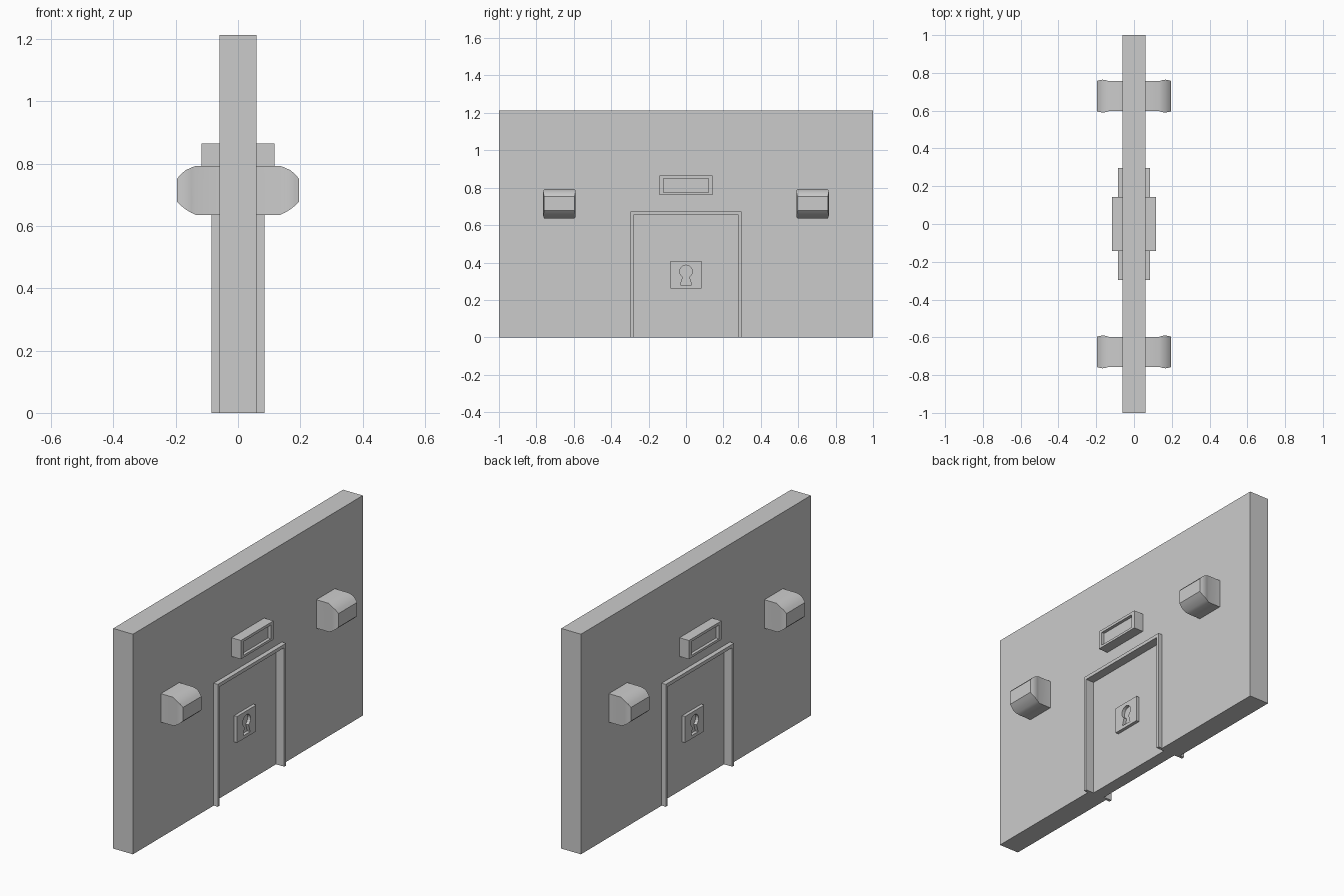
import bpy, bmesh, math
from mathutils import Matrix

if "Cube" in bpy.data.objects:
    bpy.data.objects.remove(bpy.data.objects["Cube"])

# local (x, y, z) -> world (y, z, x): profiles are drawn in the wall plane
TO_WALL = Matrix(((0, 0, 1, 0), (1, 0, 0, 0), (0, 1, 0, 0), (0, 0, 0, 1)))


def slab(name, loops, half):
    """Extrude closed (y, z) outlines through x = -half..half; inner loops are holes."""
    cu = bpy.data.curves.new(name + "_outline", 'CURVE')
    cu.dimensions, cu.fill_mode, cu.extrude = '2D', 'BOTH', half
    for pts in loops:
        sp = cu.splines.new('POLY')
        sp.points.add(len(pts) - 1)
        for p, (a, b) in zip(sp.points, pts):
            p.co = (a, b, 0, 1)
        sp.use_cyclic_u = True
    tmp = bpy.data.objects.new(name + "_tmp", cu)
    me = bpy.data.meshes.new_from_object(tmp)
    bpy.data.objects.remove(tmp)
    me.transform(TO_WALL)
    bm = bmesh.new()
    bm.from_mesh(me)
    bmesh.ops.remove_doubles(bm, verts=bm.verts, dist=1e-5)
    bmesh.ops.recalc_face_normals(bm, faces=bm.faces)
    for f in bm.faces:
        f.smooth = False
    bm.to_mesh(me)
    bm.free()
    me.name = name
    ob = bpy.data.objects.new(name, me)
    bpy.context.collection.objects.link(ob)
    return ob


def rect(w, z0, z1):
    return [(-w, z0), (w, z0), (w, z1), (-w, z1)]


def arch(w, h, wi, hi):
    return [(-w, 0), (-wi, 0), (-wi, hi), (wi, hi), (wi, 0), (w, 0), (w, h), (-w, h)]


# Wall with doorway, door surround and recessed door
slab("wall", [arch(1, 1.212, 0.29, 0.665)], 0.06)
slab("door_frame", [arch(0.297, 0.674, 0.281, 0.655)], 0.085)
slab("door", [rect(0.285, 0, 0.66)], 0.035)

# Lock plate with a keyhole cut through to the door
keyhole = [(0.034 * math.sin(a), 0.352 + 0.034 * math.cos(a))
           for a in (math.radians(-150 + 300 * i / 14) for i in range(15))]
keyhole += [(0.03, 0.28), (-0.03, 0.28)]
slab("lock_plate", [rect(0.083, 0.262, 0.407), keyhole], 0.053)

# Sign box: raised rim around a sunken panel
slab("sign_rim", [rect(0.142, 0.762, 0.865), rect(0.119, 0.775, 0.85)], 0.117)
slab("sign_panel", [rect(0.125, 0.77, 0.855)], 0.1)


# Wall lamps: lofted rings of (x, half width, bottom z, top z)
RINGS = [(0.05, 0.08, 0.635, 0.792), (0.135, 0.08, 0.635, 0.792),
         (0.15, 0.085, 0.642, 0.787), (0.167, 0.087, 0.652, 0.779),
         (0.182, 0.084, 0.664, 0.767), (0.195, 0.081, 0.677, 0.752)]


def lamp(name, side, y):
    bm = bmesh.new()
    rings = [[bm.verts.new((side * x, y + s * w, z))
              for s, z in ((-1, lo), (1, lo), (1, hi), (-1, hi))]
             for x, w, lo, hi in RINGS]
    for a, b in zip(rings, rings[1:]):
        for i in range(4):
            j = (i + 1) % 4
            bm.faces.new((a[i], a[j], b[j], b[i]))
    bm.faces.new(rings[0])
    bm.faces.new(rings[-1])
    bmesh.ops.recalc_face_normals(bm, faces=bm.faces)
    me = bpy.data.meshes.new(name)
    bm.to_mesh(me)
    bm.free()
    ob = bpy.data.objects.new(name, me)
    bpy.context.collection.objects.link(ob)
    bpy.ops.object.select_all(action='DESELECT')
    ob.select_set(True)
    bpy.context.view_layer.objects.active = ob
    bpy.ops.object.shade_smooth_by_angle(angle=math.radians(30))


for side, face in ((1, "right"), (-1, "left")):
    for y, end in ((0.677, "back"), (-0.677, "front")):
        lamp(f"lamp_{face}_{end}", side, y)
